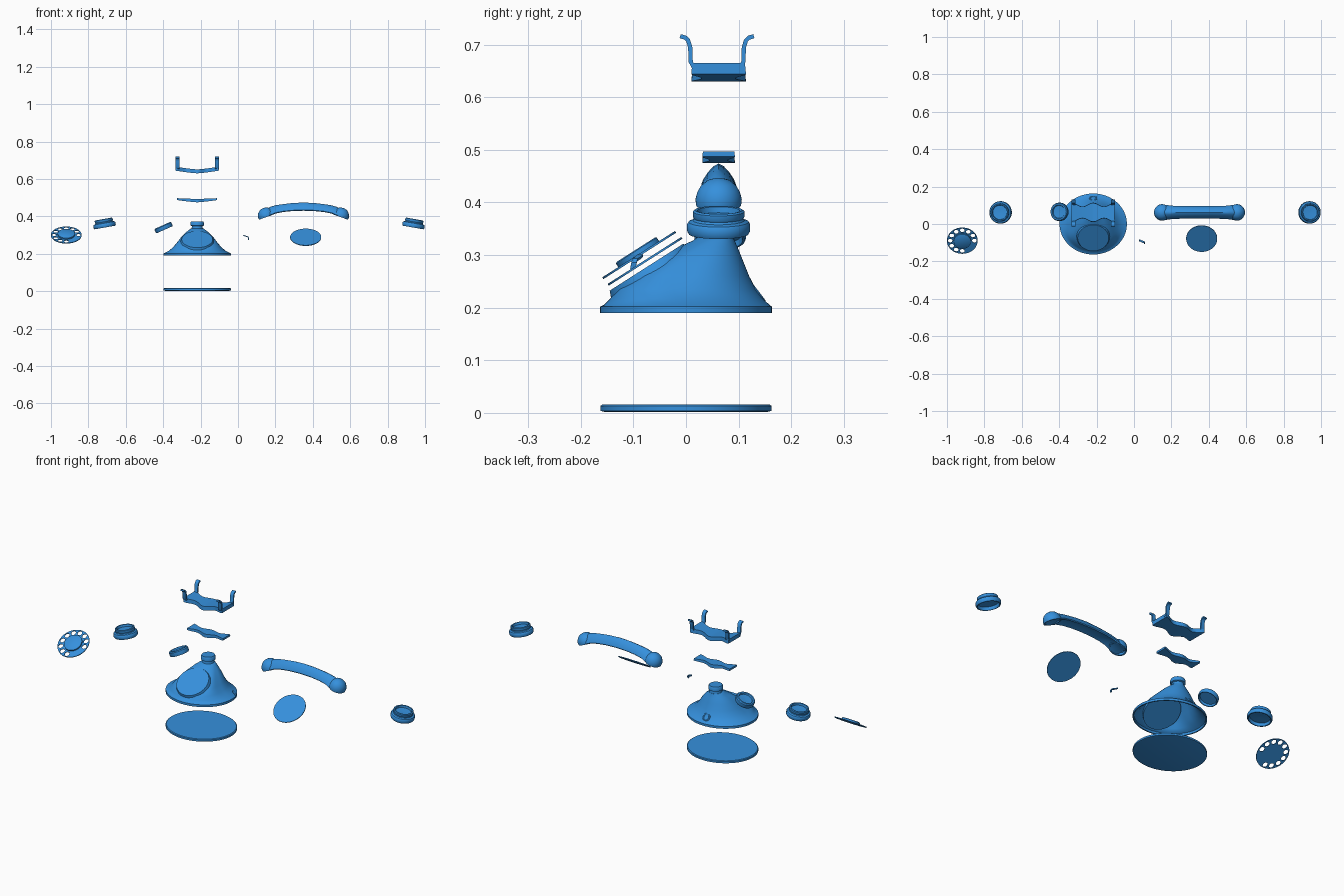
import bpy, bmesh
from math import sin, cos, pi, radians

if "Cube" in bpy.data.objects:
    bpy.data.objects.remove(bpy.data.objects["Cube"])

TILT = radians(32.5)   # slope of the dial face
HY = 0.062             # depth position of handset, cradle and caps
BX = -0.218            # sideways position of body and cradle

blue = bpy.data.materials.new("blue_shell")
blue.diffuse_color = (0.036, 0.28, 0.72, 1)
blue.use_nodes = True
blue.node_tree.nodes["Principled BSDF"].inputs["Base Color"].default_value = blue.diffuse_color


def finish(ob, loc=(0, 0, 0), rot=(0, 0, 0), angle=35):
    ob.location, ob.rotation_euler = loc, rot
    ob.data.materials.clear()
    ob.data.materials.append(blue)
    bpy.ops.object.select_all(action='DESELECT')
    ob.select_set(True)
    bpy.context.view_layer.objects.active = ob
    bpy.ops.object.shade_smooth_by_angle(angle=radians(angle))
    return ob


def skin(name, rings, loc=(0, 0, 0), rot=(0, 0, 0), angle=35):
    """Closed surface through rings of equal point count, capped at both ends."""
    bm = bmesh.new()
    rows = [[bm.verts.new(p) for p in r] for r in rings]
    n = len(rows[0])
    for a, b in zip(rows, rows[1:]):
        for i in range(n):
            j = (i + 1) % n
            bm.faces.new((a[i], a[j], b[j], b[i]))
    bm.faces.new(rows[0][::-1])
    bm.faces.new(rows[-1])
    bmesh.ops.recalc_face_normals(bm, faces=bm.faces)
    me = bpy.data.meshes.new(name)
    bm.to_mesh(me)
    bm.free()
    ob = bpy.data.objects.new(name, me)
    bpy.context.collection.objects.link(ob)
    return finish(ob, loc, rot, angle)


def lathe(name, profile, loc=(0, 0, 0), rot=(0, 0, 0), sy=1, n=64):
    """Turned part from (radius, height) points."""
    ts = [2 * pi * i / n for i in range(n)]
    return skin(name, [[(r * cos(t), r * sy * sin(t), z) for t in ts]
                       for r, z in profile], loc, rot)


# base plate
lathe("base_plate", [(0.172, 0.002), (0.18, 0.004), (0.18, 0.013), (0.176, 0.016)],
      (BX, 0, 0), sy=0.905, n=96)

# hollow body: z, front y, back y, half width, front squareness
SECT = [(0.190, -0.163, 0.163, 0.180, 1), (0.202, -0.163, 0.163, 0.180, 1),
        (0.206, -0.155, 0.158, 0.172, 1), (0.217, -0.144, 0.146, 0.150, 0.85),
        (0.235, -0.134, 0.133, 0.129, 0.6), (0.260, -0.100, 0.120, 0.108, 0.4),
        (0.290, -0.054, 0.108, 0.085, 0.4), (0.315, -0.014, 0.098, 0.060, 0.6),
        (0.328, 0.014, 0.092, 0.043, 0.9), (0.336, 0.025, 0.090, 0.033, 1)]


def body_ring(z, f, b, w, p, shrink=0.0):
    cy, ry, w = (f + b) / 2, (b - f) / 2 - shrink, w - shrink
    out = []
    for i in range(96):
        t = 2 * pi * i / 96
        s = sin(t)
        out.append((w * cos(t), cy + ry * (s if s > 0 else -abs(s) ** p), z))
    return out


inner = [body_ring(*s, 0.006) for s in SECT[:-1]]
outer = [body_ring(*s) for s in SECT]
skin("body_shell", inner[::-1] + outer, (BX, 0, 0), angle=45)
lathe("body_neck", [(0.033, 0.330), (0.029, 0.340), (0.029, 0.348), (0.036, 0.351),
                    (0.036, 0.366), (0.032, 0.373)], (BX, 0.058, 0))
lathe("dial_seat", [(0.094, -0.036), (0.088, -0.012), (0.083, 0)],
      (BX, -0.075, 0.277), (TILT, 0, 0))

# cord port on the back
bpy.ops.mesh.primitive_torus_add(major_radius=0.017, minor_radius=0.005,
                                 major_segments=32, minor_segments=10)
port = bpy.context.object
port.name = "cord_port"
finish(port, (BX, 0.136, 0.226), (radians(-53), 0, 0))

# number plate behind the dial
lathe("number_plate", [(0.083, -0.002), (0.083, 0.002)],
      (0.362, -0.078, 0.288), (TILT, 0, 0))

# finger dial: filled outline with ten holes
cu = bpy.data.curves.new("finger_dial", 'CURVE')
cu.dimensions, cu.fill_mode, cu.extrude = '2D', 'BOTH', 0.002


def circle(cx, cy, r, n):
    sp = cu.splines.new('POLY')
    sp.points.add(n - 1)
    for i, p in enumerate(sp.points):
        t = 2 * pi * i / n
        p.co = (cx + r * cos(t), cy + r * sin(t), 0, 1)
    sp.use_cyclic_u = True


circle(0, 0, 0.082, 64)
for k in range(10):
    a = radians(30 * k)
    circle(0.065 * cos(a), 0.065 * sin(a), 0.0125, 20)
dial = bpy.data.objects.new("finger_dial", cu)
bpy.context.collection.objects.link(dial)
bpy.ops.object.select_all(action='DESELECT')
dial.select_set(True)
bpy.context.view_layer.objects.active = dial
bpy.ops.object.convert(target='MESH')
finish(bpy.context.object, (-0.918, -0.089, 0.300), (TILT, 0, 0))
lathe("dial_centre", [(0.046, 0.0), (0.046, 0.010), (0.043, 0.012)],
      (-0.918, -0.089, 0.300), (TILT, 0, 0))


def strip(name, path, half, thick, axis):
    """Flat strip along a path; half = half width across, axis = bending direction."""
    rings = []
    for i, (x, y, z) in enumerate(path):
        a, b = path[max(i - 1, 0)], path[min(i + 1, len(path) - 1)]
        du, dz = b[axis] - a[axis], b[2] - a[2]
        ln = (du * du + dz * dz) ** 0.5
        nu, nz = -dz / ln * thick / 2, du / ln * thick / 2
        ring = []
        for s, t in ((-1, -1), (1, -1), (1, 1), (-1, 1)):
            p = [x, y, z + t * nz]
            p[axis] += t * nu
            p[1 - axis] += s * half
            ring.append(tuple(p))
        rings.append(ring)
    return skin(name, rings)


# finger stop
strip("finger_stop", [(0.028, -0.087, 0.299), (0.040, -0.092, 0.294), (0.052, -0.097, 0.291),
                      (0.057, -0.099, 0.285), (0.056, -0.101, 0.274)], 0.005, 0.005, 0)


# cradle plates: scalloped sides, sagging in the middle
def wavy_plate(name, half_len, mid, amp, z_mid, rise, z_top, top_rise):
    rings = []
    for i in range(33):
        u = i / 16 - 1
        w = mid + amp * cos(2 * pi * u)
        sag = abs(u) ** 1.3
        z, h, x = z_mid + rise * sag, z_top + top_rise * sag, BX + half_len * u
        rings.append([(x, HY - w, z), (x, HY + w, z),
                      (x, HY + w * 0.96, h), (x, HY - w * 0.96, h)])
    skin(name, rings)


wavy_plate("cradle_bracket", 0.107, 0.024, 0.007, 0.475, 0.012, 0.493, 0.004)
wavy_plate("cradle_bar", 0.115, 0.042, 0.010, 0.630, 0.014, 0.651, 0.014)
for sx in (-1, 1):
    for sy in (-1, 1):
        path = [(0.036, 0.655), (0.045, 0.658), (0.050, 0.667), (0.051, 0.695),
                (0.055, 0.708), (0.060, 0.713), (0.070, 0.716)]
        strip("cradle_horn", [(BX + sx * 0.106, HY - 0.003 + sy * d, z) for d, z in path],
              0.010, 0.008, 1)

# handset grip: x offset, bottom z, top z, half width
HALF = [(0.225, 0.392, 0.414, 0.032), (0.205, 0.396, 0.436, 0.040), (0.18, 0.402, 0.450, 0.040),
        (0.15, 0.415, 0.459, 0.036), (0.11, 0.423, 0.465, 0.034), (0.06, 0.428, 0.471, 0.033)]
STATIONS = [(-x, *r) for x, *r in HALF] + [(0, 0.430, 0.474, 0.033)] + HALF[::-1]
EDGE = [(0, 1), (0.3, 0.88), (0.62, 0.62), (0.88, 0.32), (1, 0.1), (0.9, 0), (0.6, 0.06)]
SECTION = EDGE + [(0, 0.12)] + [(-y, t) for y, t in EDGE[:0:-1]]
skin("handset_grip", [[(0.350 + x, HY + y * w, b + t * (h - b)) for y, t in SECTION]
                      for x, b, h, w in STATIONS], angle=50)

# handset ends, open underneath and facing inward
for s, nm in ((-1, "handset_ear_end"), (1, "handset_mouth_end")):
    lathe(nm, [(0.001, 0.006), (0.034, 0.004), (0.037, -0.008), (0.043, -0.008), (0.044, 0.002),
               (0.041, 0.014), (0.035, 0.026), (0.024, 0.036), (0.012, 0.041), (0.001, 0.043)],
          (0.350 + s * 0.200, HY, 0.404), (0, radians(20 * s), 0), n=48)

# screw-on caps, stepped and hollow
CAP = [(0.001, -0.004), (0.049, -0.006), (0.052, -0.022), (0.057, -0.022), (0.060, -0.016),
       (0.060, -0.004), (0.057, 0.001), (0.049, 0.004), (0.047, 0.008), (0.049, 0.011),
       (0.049, 0.021), (0.045, 0.024), (0.040, 0.023), (0.038, 0.012), (0.001, 0.010)]
for x, s, nm in ((-0.715, -1, "ear_cap"), (0.940, 1, "mouth_cap")):
    lathe(nm, CAP, (x, HY, 0.362), (0, radians(10 * s), 0), n=48)

# ear plate
lathe("ear_plate", [(0.001, -0.002), (0.040, -0.002), (0.043, -0.013), (0.047, -0.013),
                    (0.049, -0.008), (0.049, 0.008), (0.045, 0.013), (0.037, 0.013),
                    (0.034, 0.006), (0.001, 0.004)],
      (-0.398, HY + 0.003, 0.340), (0, radians(-24), 0), n=48)
